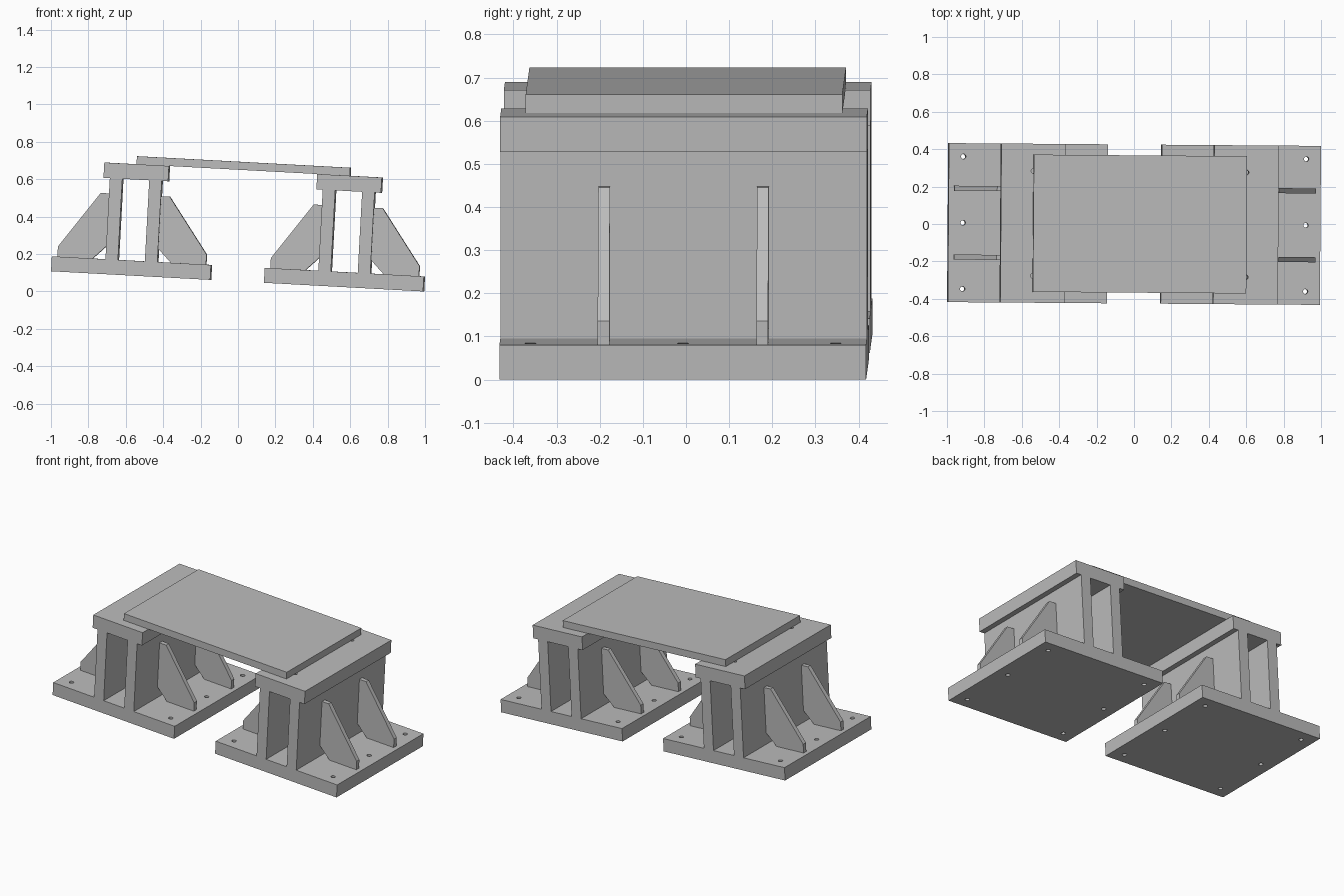
import bpy, bmesh, math
from mathutils import Matrix, Vector

if "Cube" in bpy.data.objects:
    bpy.data.objects.remove(bpy.data.objects["Cube"])

# Single steel grey
steel = bpy.data.materials.new("steel grey")
steel.use_nodes = True
grey = (0.5, 0.5, 0.5, 1)
steel.diffuse_color = grey
steel.node_tree.nodes["Principled BSDF"].inputs["Base Color"].default_value = grey

# The whole assembly sits slightly tilted
TILT = (Matrix.Translation((-0.002, 0, 0.054))
        @ Matrix.Rotation(math.radians(-0.43), 4, 'Z')
        @ Matrix.Rotation(math.radians(3.1), 4, 'Y'))

DEPTH = 0.425        # half depth of the stands
STAND_X = 0.57       # stand centre
BASE_TOP, CAP_LOW, CAP_TOP, PLATE_TOP = 0.08, 0.514, 0.596, 0.639
WEB_OUT, WEB_IN = 0.139, 0.072


def finish(name, bm):
    bmesh.ops.recalc_face_normals(bm, faces=bm.faces[:])
    mesh = bpy.data.meshes.new(name)
    bm.to_mesh(mesh)
    bm.free()
    mesh.materials.append(steel)
    obj = bpy.data.objects.new(name, mesh)
    bpy.context.collection.objects.link(obj)
    obj.matrix_world = TILT
    return obj


def box(name, x0, x1, half_y, z0, z1):
    bm = bmesh.new()
    size = Matrix.Diagonal((x1 - x0, 2 * half_y, z1 - z0, 1))
    mid = Matrix.Translation(((x0 + x1) / 2, 0, (z0 + z1) / 2))
    bmesh.ops.create_cube(bm, size=1, matrix=mid @ size)
    return finish(name, bm)


def drill(obj, points, z):
    """Cut vertical bolt holes through a part."""
    bm = bmesh.new()
    for x, y in points:
        bmesh.ops.create_cone(bm, cap_ends=True, segments=24, radius1=0.013,
                              radius2=0.013, depth=0.12,
                              matrix=Matrix.Translation((x, y, z)))
    cutter = finish(obj.name + "_hole_cutter", bm)
    cutter.hide_render = True
    cutter.hide_viewport = True
    cutter.display_type = 'WIRE'
    mod = obj.modifiers.new("bolt holes", 'BOOLEAN')
    mod.operation = 'DIFFERENCE'
    mod.solver = 'EXACT'
    mod.object = cutter


def rib(name, cx, side, y):
    """Gusset plate with a cut corner at the weld."""
    profile = [(0.07, BASE_TOP), (0.259, BASE_TOP), (0.259, 0.134),
               (0.046, 0.432), (0, 0.432), (0, 0.15)]
    bm = bmesh.new()
    verts = [bm.verts.new((cx + side * (WEB_OUT + d), y - 0.0135, z))
             for d, z in profile]
    face = bm.faces.new(verts)
    new = bmesh.ops.extrude_face_region(bm, geom=[face])["geom"]
    bmesh.ops.translate(bm, vec=Vector((0, 0.027, 0)),
                        verts=[v for v in new if isinstance(v, bmesh.types.BMVert)])
    return finish(name, bm)


for stand, s in (("right", -1), ("left", 1)):
    cx = s * STAND_X

    # Foot plate with six bolt holes
    base = box(stand + "_base", cx - 0.426, cx + 0.426, DEPTH, 0, BASE_TOP)
    drill(base, [(cx + dx, dy) for dx in (-0.348, 0.348)
                 for dy in (-0.354, 0, 0.354)], BASE_TOP / 2)

    # Cap block with two bolt holes
    cap = box(stand + "_cap", cx - 0.173, cx + 0.173, DEPTH, CAP_LOW, CAP_TOP)
    drill(cap, [(cx, -0.28), (cx, 0.28)], (CAP_LOW + CAP_TOP) / 2)

    # Twin webs, each braced by two ribs
    for part, side in (("outer", s), ("inner", -s)):
        a, b = sorted((cx + side * WEB_IN, cx + side * WEB_OUT))
        box(f"{stand}_{part}_web", a, b, DEPTH, BASE_TOP, CAP_LOW)
        for place, y in (("front", -0.184), ("back", 0.184)):
            rib(f"{stand}_{part}_{place}_rib", cx, side, y)

# Bridging top plate
box("top_plate", -0.571, 0.571, 0.367, CAP_TOP, PLATE_TOP)
